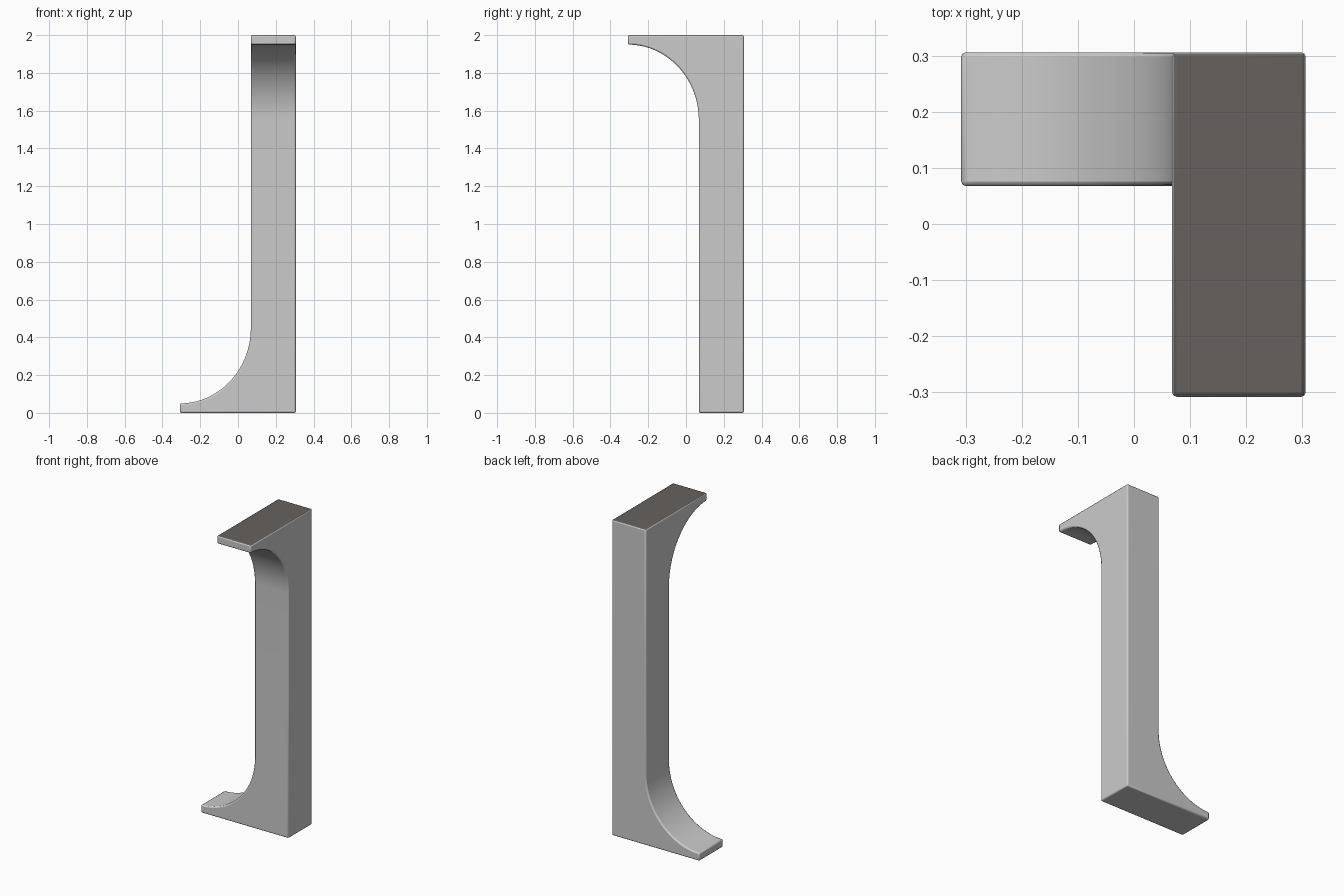
import bpy, bmesh, math
from mathutils import Vector

old = bpy.data.objects.get("Cube")
if old:
    bpy.data.objects.remove(old)

INNER, OUTER = 0.068, 0.306      # square post section, same in x and y
TIP, LIP = -0.308, 0.05          # reach and edge thickness of each foot
RISE, MID, STEPS = 0.45, 1.0, 20


def material(name, color):
    mat = bpy.data.materials.new(name)
    mat.use_nodes = True
    mat.diffuse_color = (*color, 1)
    mat.node_tree.nodes["Principled BSDF"].inputs["Base Color"].default_value = (*color, 1)
    return mat


# Half profile: flat foot, concave sweep, post up to the middle
profile = [(OUTER, MID), (OUTER, 0), (TIP, 0)]
for i in range(STEPS + 1):
    a = i / STEPS * math.pi / 2
    profile.append((TIP + (INNER - TIP) * math.sin(a), RISE - (RISE - LIP) * math.cos(a)))
profile.append((INNER, MID))


def add_half(bm, place):
    near, far = [[bm.verts.new(place(u, w, z)) for u, z in profile] for w in (INNER, OUTER)]
    bm.faces.new(near)
    bm.faces.new(far[::-1])
    # The join at the middle stays open so both halves weld into one post
    for i in range(len(profile) - 1):
        bm.faces.new((near[i + 1], near[i], far[i], far[i + 1]))


# Lower foot sweeps sideways, upper foot sweeps forward
bm = bmesh.new()
add_half(bm, lambda u, w, z: Vector((u, w, z)))
add_half(bm, lambda u, w, z: Vector((w, u, 2 - z)))
bmesh.ops.remove_doubles(bm, verts=bm.verts, dist=0.0001)
bmesh.ops.recalc_face_normals(bm, faces=bm.faces)

# Only the upward end face is dark
for face in bm.faces:
    face.material_index = int(face.normal.z > 0.99 and face.calc_center_median().z > 1.9)

mesh = bpy.data.meshes.new("twisted_bracket")
bm.to_mesh(mesh)
bm.free()
mesh.materials.append(material("light_grey", (0.6, 0.6, 0.6)))
mesh.materials.append(material("dark_warm_grey", (0.13, 0.12, 0.112)))
bracket = bpy.data.objects.new("twisted_bracket", mesh)
bpy.context.collection.objects.link(bracket)

# Softly rounded edges
bpy.ops.object.select_all(action="DESELECT")
bracket.select_set(True)
bpy.context.view_layer.objects.active = bracket
bpy.ops.object.shade_smooth_by_angle(angle=math.radians(35))
bevel = bracket.modifiers.new("soft_edges", "BEVEL")
bevel.width = 0.008
bevel.segments = 2
bevel.limit_method = "ANGLE"
bevel.angle_limit = math.radians(40)
